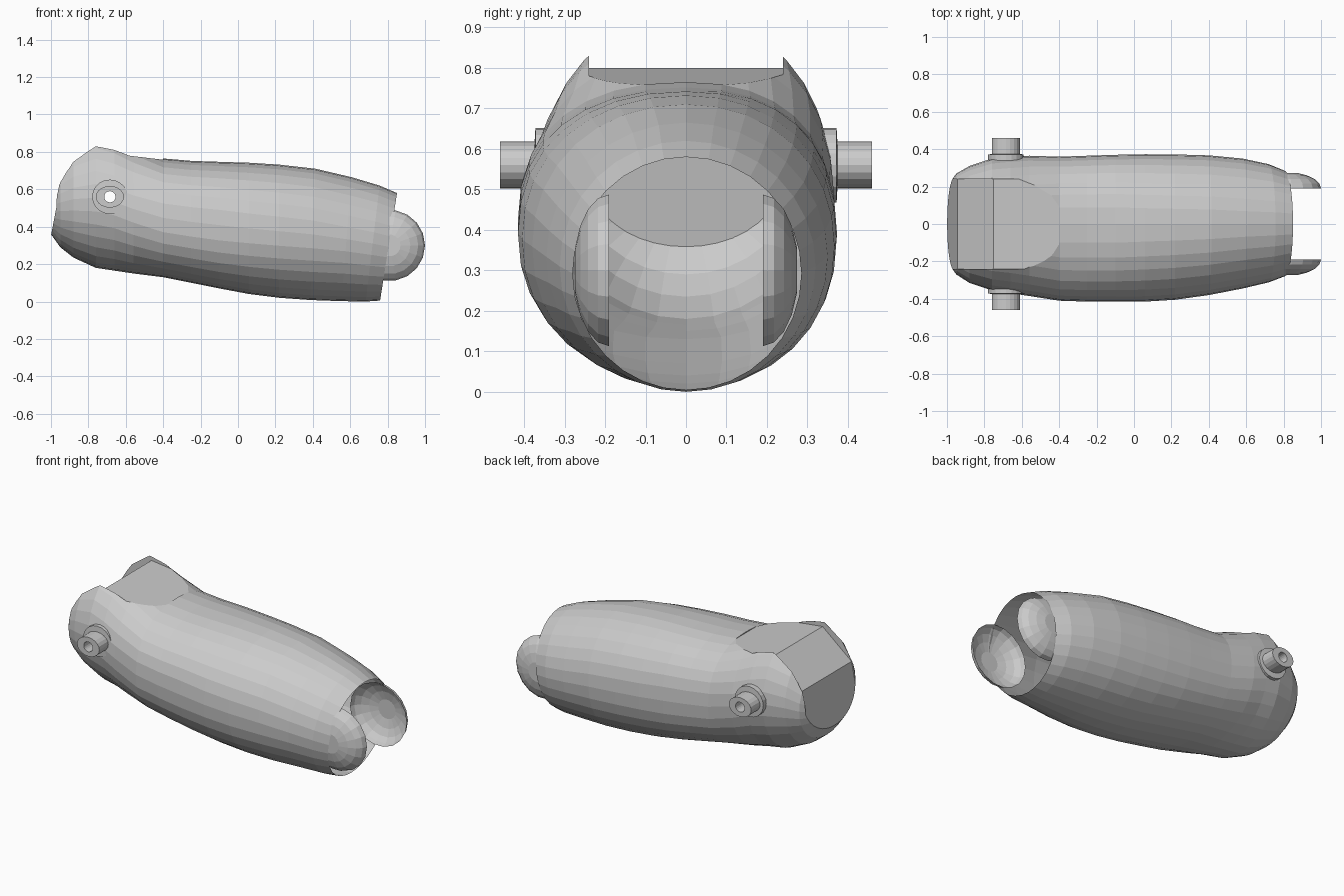
import bpy, bmesh
from math import sin, cos, pi, copysign
from mathutils import Vector

if "Cube" in bpy.data.objects:
    bpy.data.objects.remove(bpy.data.objects["Cube"])


def make(name, bm):
    bmesh.ops.recalc_face_normals(bm, faces=bm.faces[:])
    me = bpy.data.meshes.new(name)
    bm.to_mesh(me)
    bm.free()
    ob = bpy.data.objects.new(name, me)
    bpy.context.collection.objects.link(ob)
    return ob


def loft(rings, bm=None, caps=False, loop=False):
    bm = bm or bmesh.new()
    vr = [[bm.verts.new(p) for p in r] for r in rings]
    n = len(vr[0])
    pairs = list(zip(vr, vr[1:])) + ([(vr[-1], vr[0])] if loop else [])
    for a, b in pairs:
        for i in range(n):
            j = (i + 1) % n
            bm.faces.new((a[i], a[j], b[j], b[i]))
    if caps:
        bm.faces.new(vr[0])
        bm.faces.new(vr[-1])
    return bm


def cut(ob, cutter):
    m = ob.modifiers.new("cut", 'BOOLEAN')
    m.operation, m.solver, m.object = 'DIFFERENCE', 'EXACT', cutter
    bpy.context.view_layer.objects.active = ob
    bpy.ops.object.modifier_apply(modifier=m.name)
    bpy.data.objects.remove(cutter)


# Sleeve sections: x, bottom z, top z, front width, back width, tilt, squareness
sections = [
    (-1.06, .46, .56, .05, .05, 0, 2), (-1.0, .36, .66, .2, .2, 0, 2),
    (-.95, .29, .77, .27, .27, 0, 2), (-.88, .235, .86, .315, .31, 0, 2),
    (-.76, .18, .93, .355, .35, 0, 2), (-.66, .165, .90, .37, .36, 0, 2),
    (-.56, .15, .84, .385, .365, 0, 2.1), (-.4, .13, .765, .41, .36, 0, 2.3),
    (-.25, .1, .752, .415, .365, 0, 2.3), (-.1, .07, .747, .415, .37, 0, 2.3),
    (.06, .04, .742, .415, .373, 0, 2.2), (.22, .02, .732, .405, .372, 0, 2.15),
    (.4, .008, .71, .38, .367, .04, 2.1), (.58, .002, .665, .345, .35, .08, 2),
    (.72, 0, .62, .312, .32, .12, 2), (.805, .005, .58, .28, .285, .158, 2)]


def section(x, zb, zt, wf, wb, tilt, p, n=32):
    pts = []
    for i in range(n):
        a = 2 * pi * i / n
        c, s = (copysign(abs(v) ** (2 / p), v) for v in (cos(a), sin(a)))
        dz = s * (zt - zb) / 2
        pts.append((x + tilt * dz, c * (wb if c > 0 else wf), (zb + zt) / 2 + dz))
    return pts


sleeve = make("sleeve", loft([section(*s) for s in sections], caps=True))

# Faceted flat between the two cheeks at the closed end
profile = [(-1.01, .3), (-.945, .64), (-.75, .8), (-.4, .758),
           (-.4, 1.2), (-1.3, 1.2), (-1.3, .3)]
cut(sleeve, make("flat_cutter", loft([[(x, y, z) for x, z in profile] for y in (-.24, .24)], caps=True)))

# Pivot holes
PX, PZ = -.685, .56


def ellipse(rx, rz, y, n=20):
    return [(PX + rx * cos(2 * pi * i / n), y, PZ + rz * sin(2 * pi * i / n)) for i in range(n)]


cut(sleeve, make("hole_cutter", loft([ellipse(.03, .03, y) for y in (-.6, .6)], caps=True)))

# Open the wide end and remove the tunnel walls, leaving a thin shell
bm = bmesh.new()
bm.from_mesh(sleeve.data)
kill = []
for f in bm.faces:
    end = all(v.co.x > .75 for v in f.verts) and abs(f.normal.x) > .95
    ys = [v.co.y for v in f.verts]
    tunnel = min(ys) < -.25 and max(ys) > .25 and all(
        abs(v.co.x - PX) < .035 and abs(v.co.z - PZ) < .035 for v in f.verts)
    if end or tunnel:
        kill.append(f)
bmesh.ops.delete(bm, geom=kill, context='FACES')
bm.to_mesh(sleeve.data)
bm.free()

for side, tag in ((-1, "front"), (1, "back")):
    # Pivot peg: stepped collar and tube with a bore
    steps = [(.03, .03, .33), (.095, .092, .33), (.095, .092, .372),
             (.075, .058, .374), (.075, .058, .46), (.03, .03, .46)]
    make(tag + "_peg", loft([ellipse(a, b, side * y) for a, b, y in steps], loop=True))

    # Hinge ear: shallow dome, hollow towards the middle
    rings = []
    for k in range(5):
        t = k / 5 * pi / 2
        r = .19 * cos(t)
        rings.append([(.81 + r * cos(2 * pi * i / 18), side * (.19 + .088 * sin(t)),
                       .3 + r * sin(2 * pi * i / 18)) for i in range(18)])
    bm = loft(rings)
    bm.verts.ensure_lookup_table()
    bm.faces.new(bm.verts[-18:])
    make(tag + "_ear", bm)
